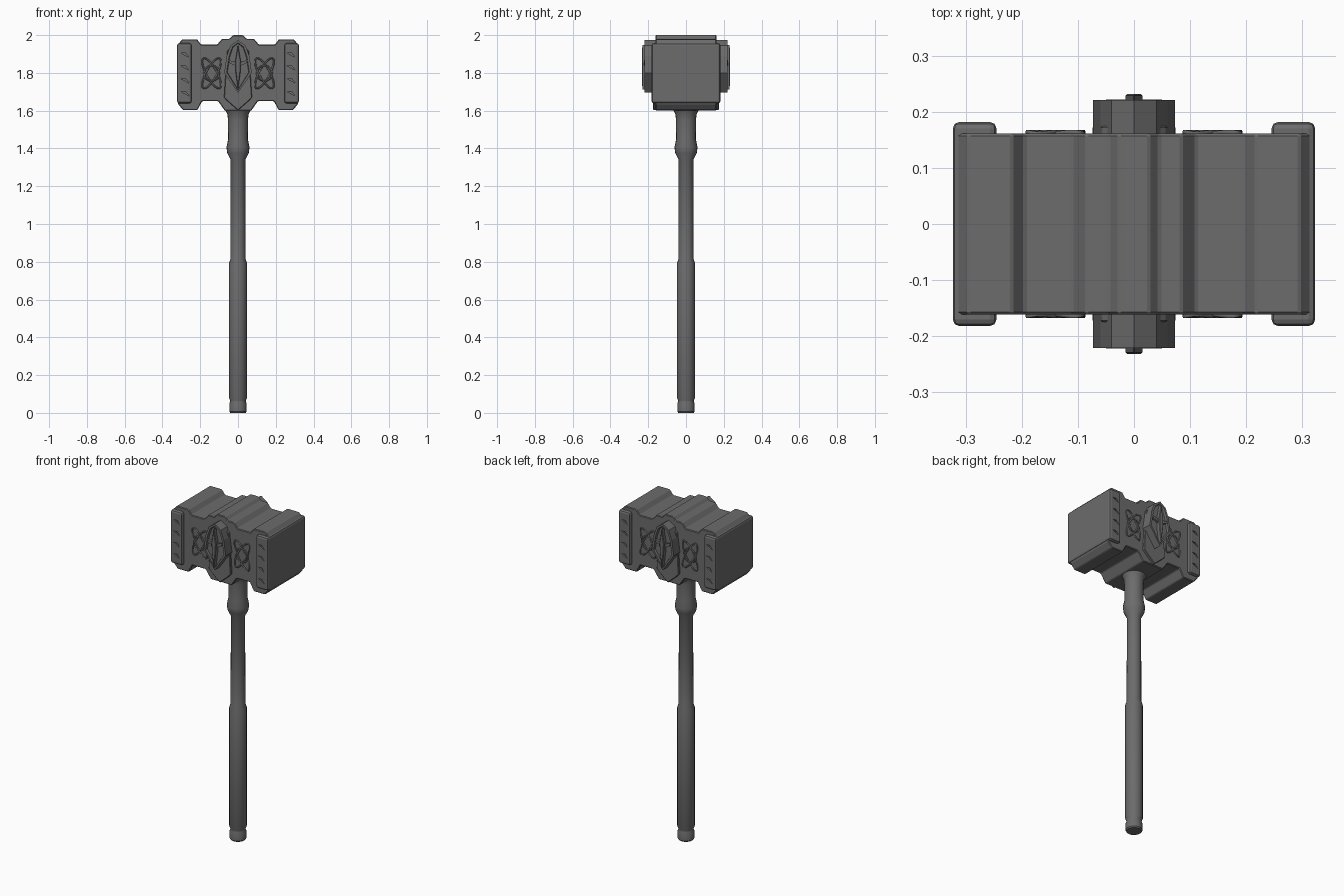
import bpy, bmesh, math
from mathutils import Matrix, Vector

if "Cube" in bpy.data.objects:
    bpy.data.objects.remove(bpy.data.objects["Cube"])

steel = bpy.data.materials.new("dark_grey_steel")
steel.diffuse_color = (0.15, 0.15, 0.15, 1)
steel.use_nodes = True
steel.node_tree.nodes["Principled BSDF"].inputs["Base Color"].default_value = steel.diffuse_color


def add(name, bm, bevel=0.0, segments=1, smooth=None):
    bmesh.ops.recalc_face_normals(bm, faces=bm.faces)
    me = bpy.data.meshes.new(name)
    bm.to_mesh(me)
    bm.free()
    ob = bpy.data.objects.new(name, me)
    bpy.context.collection.objects.link(ob)
    me.materials.append(steel)
    if bevel:
        m = ob.modifiers.new("bevel", 'BEVEL')
        m.width, m.segments, m.limit_method = bevel, segments, 'ANGLE'
    if smooth:
        bpy.ops.object.select_all(action='DESELECT')
        ob.select_set(True)
        bpy.context.view_layer.objects.active = ob
        bpy.ops.object.shade_smooth_by_angle(angle=math.radians(smooth))
    return ob


def prism(bm, pts, y0, y1, s=1):
    """Extrude an (x, z) outline along y; s=-1 turns it to the other side.
    Returns the face at y1."""
    a = [bm.verts.new((x * s, y0 * s, z)) for x, z in pts]
    b = [bm.verts.new((x * s, y1 * s, z)) for x, z in pts]
    n = len(pts)
    bm.faces.new(a)
    for i in range(n):
        bm.faces.new((a[i], a[(i + 1) % n], b[(i + 1) % n], b[i]))
    return bm.faces.new(b)


def mirrored(half):
    return half + [(-x, z) for x, z in reversed(half) if x > 0]


# Head block: stepped profile extruded front to back
head = mirrored([(0.027, 2.0), (0.045, 1.98), (0.085, 1.98), (0.11, 1.95),
                 (0.195, 1.95), (0.217, 1.978), (0.295, 1.978), (0.318, 1.95),
                 (0.318, 1.635), (0.29, 1.603), (0.215, 1.603), (0.19, 1.65),
                 (0.105, 1.65), (0.07, 1.60)])
bm = bmesh.new()
prism(bm, head, -0.161, 0.161)
add("hammer_head", bm, 0.004)

# Striking caps with slanted notches cut in front and back
for side, label in ((1, "right"), (-1, "left")):
    bm = bmesh.new()
    bmesh.ops.create_cube(bm, size=1, matrix=Matrix.Translation((0.284 * side, 0, 1.798))
                          @ Matrix.Diagonal((0.078, 0.364, 0.318, 1)))
    cap = add(label + "_cap", bm, 0.012, 2)
    bm = bmesh.new()
    for s in (1, -1):
        for k in range(4):
            z = 1.69 + 0.068 * k
            x = 0.281 * side * s
            tri = [(x - 0.022, z - 0.012), (x + 0.022, z + 0.012), (x - 0.004, z + 0.011)]
            prism(bm, tri, 0.173, 0.20, s)
    cutter = add(label + "_notch_cutter", bm)
    cutter.hide_render = True
    cutter.hide_viewport = True
    m = cap.modifiers.new("notches", 'BOOLEAN')
    m.operation, m.object, m.solver = 'DIFFERENCE', cutter, 'EXACT'

# Emblem on front and back: base plate, helmet shield, nose guard and brows
for s, label in ((1, "back"), (-1, "front")):
    bm = bmesh.new()
    prism(bm, mirrored([(0.0, 1.97), (0.058, 1.915), (0.074, 1.67), (0.055, 1.65), (0.0, 1.602)]),
          0.15, 0.175, s)
    add(label + "_emblem_plate", bm, 0.003)

    bm = bmesh.new()
    face = prism(bm, mirrored([(0.0, 1.973), (0.04, 1.945), (0.06, 1.89), (0.073, 1.80), (0.0, 1.695)]),
                 0.15, 0.221, s)
    bmesh.ops.recalc_face_normals(bm, faces=bm.faces)
    bmesh.ops.inset_region(bm, faces=[face], thickness=0.013, depth=0)
    bmesh.ops.inset_region(bm, faces=[face], thickness=0.004, depth=-0.012)
    add(label + "_emblem_shield", bm)

    bm = bmesh.new()
    prism(bm, mirrored([(0.0, 1.95), (0.015, 1.86), (0.012, 1.80), (0.0, 1.71)]), 0.19, 0.232, s)
    add(label + "_nose_guard", bm, 0.003)

    bm = bmesh.new()
    for d in (1, -1):
        prism(bm, [(0.005 * d, 1.855), (0.05 * d, 1.868), (0.046 * d, 1.852), (0.005 * d, 1.835)],
              0.20, 0.222, s)
    add(label + "_brows", bm)

# Interlaced knot ornaments, two crossing loops and a ring in each
def loop(bm, cx, y, rx, rz, tilt, s):
    n, r, rings = 28, 0.0045, []
    rot = Matrix.Rotation(tilt, 3, 'Y')
    for i in range(n):
        t = math.tau * i / n
        c = rot @ Vector((rx * math.cos(t), 0, rz * math.sin(t)))
        o = rot @ Vector((rz * math.cos(t), 0, rx * math.sin(t))).normalized()
        weave = 0.0015 * math.sin(4 * t)
        base = Vector((cx, y * s, 1.798)) + c
        rings.append([bm.verts.new(base + o * r * math.cos(a) + Vector((0, s * (weave + r * math.sin(a)), 0)))
                      for a in (math.tau * k / 6 for k in range(6))])
    for i in range(n):
        p, q = rings[i], rings[(i + 1) % n]
        for k in range(6):
            bm.faces.new((p[k], p[(k + 1) % 6], q[(k + 1) % 6], q[k]))


for s, label in ((1, "back"), (-1, "front")):
    for side, lr in ((1, "right"), (-1, "left")):
        bm = bmesh.new()
        for tilt in (0.5, -0.5):
            loop(bm, 0.14 * side, 0.1625, 0.028, 0.09, tilt, s)
        loop(bm, 0.14 * side, 0.1625, 0.04, 0.04, 0, s)
        add(f"{label}_{lr}_knot", bm, smooth=60)

# Handle: turned profile of (radius, height)
profile = [(0.041, 0.0), (0.046, 0.007), (0.046, 0.048), (0.042, 0.058), (0.042, 0.066),
           (0.048, 0.08), (0.048, 0.79), (0.040, 0.815), (0.039, 1.34), (0.057, 1.375),
           (0.061, 1.405), (0.052, 1.45), (0.053, 1.55), (0.056, 1.58), (0.068, 1.605)]
bm = bmesh.new()
N = 20
rings = [[bm.verts.new((r * math.cos(math.tau * k / N), r * math.sin(math.tau * k / N), z))
          for k in range(N)] for r, z in profile]
for p, q in zip(rings, rings[1:]):
    for k in range(N):
        bm.faces.new((p[k], p[(k + 1) % N], q[(k + 1) % N], q[k]))
bm.faces.new(rings[0])
bm.faces.new(rings[-1])
add("handle", bm, smooth=35)
